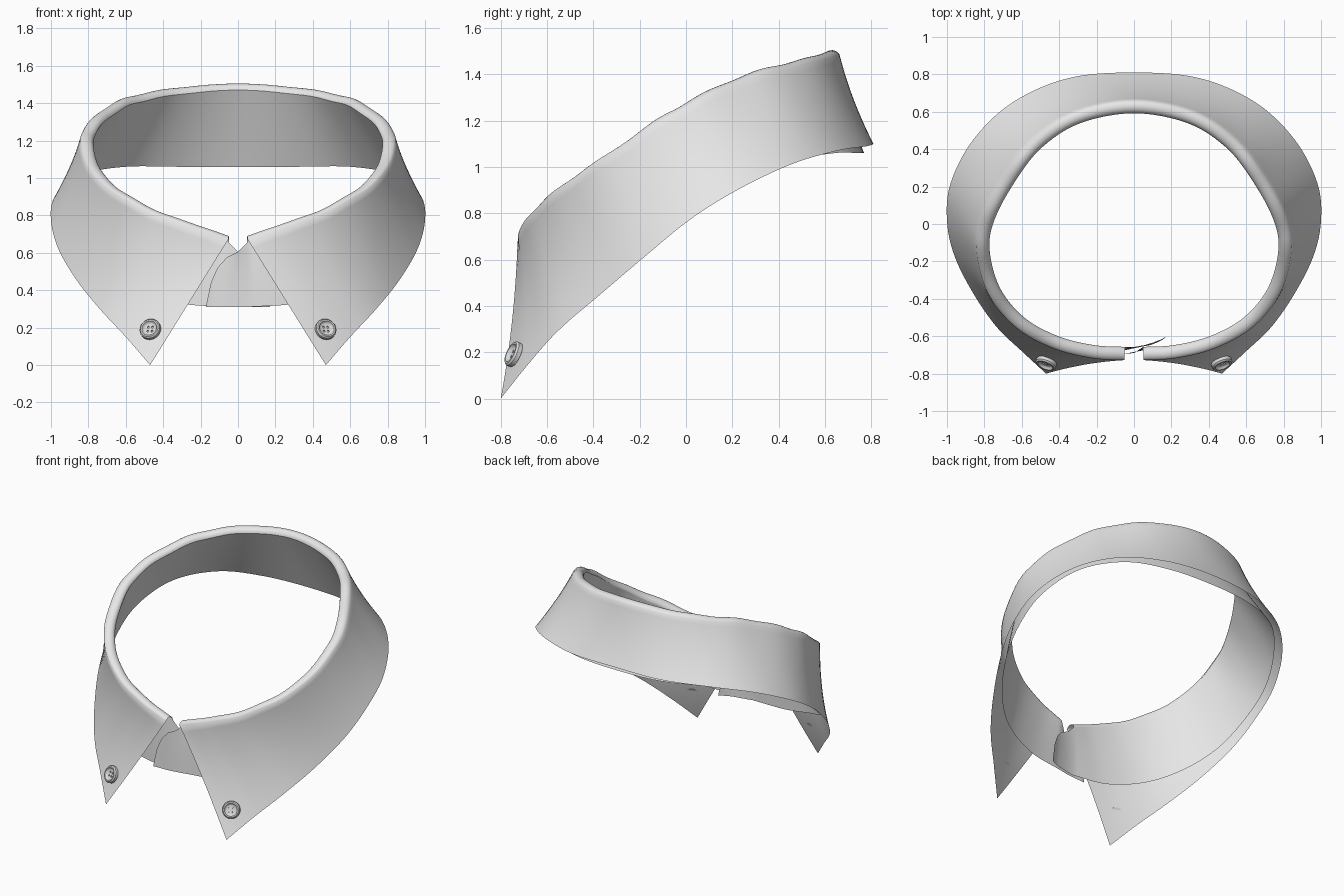
import bpy, bmesh, math
from mathutils import Vector
from mathutils.bvhtree import BVHTree

if "Cube" in bpy.data.objects:
    bpy.data.objects.remove(bpy.data.objects["Cube"])

# Materials
def material(name, c):
    m = bpy.data.materials.new(name)
    m.diffuse_color = (c, c, c, 1)
    m.use_nodes = True
    m.node_tree.nodes["Principled BSDF"].inputs["Base Color"].default_value = m.diffuse_color
    return m

cloth = material("light grey cloth", 0.8)
plastic = material("grey button", 0.7)

# Half-collar stations from centre back round to the front opening
FOLD = [(0, .63, 1.505), (.30, .575, 1.485), (.515, .44, 1.45), (.66, .26, 1.40),
        (.78, .04, 1.30), (.81, -.14, 1.195), (.75, -.36, 1.04), (.61, -.53, .92),
        (.42, -.635, .82), (.22, -.685, .75), (.05, -.695, .69)]
HEM = [(0, .81, 1.10), (.35, .78, 1.09), (.65, .65, 1.07), (.86, .45, 1.01),
       (.98, .22, .90), (1.0, .02, .775), (.96, -.17, .62), (.86, -.37, .45),
       (.735, -.55, .295), (.60, -.68, .15), (.47, -.80, 0)]
BASE = [(0, .77, 1.06), (.32, .745, 1.06), (.60, .64, 1.06), (.81, .43, 1.02),
        (.93, .20, .90), (.94, -.02, .76), (.88, -.23, .61), (.75, -.42, .49),
        (.57, -.565, .40), (.32, -.645, .33), (.05, -.675, .31)]
# Rounded stand tabs past the opening: top point, bottom x, y
TAB = [(0, .605, -.03, -.68), (-.06, .575, -.09, -.68), (-.11, .52, -.13, -.675),
       (-.145, .44, -.155, -.672), (-.168, .33, -.17, -.67)]
STEPS = 6


def spline(pts):
    """Catmull-Rom curve, symmetric about x = 0 at its first point."""
    p = [Vector(q) for q in pts]
    p = [Vector((-p[1].x, p[1].y, p[1].z))] + p + [2 * p[-1] - p[-2]]
    out = []
    for i in range(1, len(p) - 2):
        a, b, c, d = p[i - 1:i + 3]
        for k in range(STEPS):
            t = k / STEPS
            out.append(.5 * (2 * b + (c - a) * t + (2 * a - 5 * b + 4 * c - d) * t * t
                             + (3 * b - a - 3 * c + d) * t ** 3))
    return out + [p[-2]]


def bezier(a, m, b, n):
    return [a * (1 - t) ** 2 + m * 2 * t * (1 - t) + b * t * t
            for t in (k / n for k in range(n + 1))]


def grid(name, right, left):
    """Sheet through rows of points; left rows are mirrored."""
    rows = [[Vector((-p.x, p.y, p.z)) for p in r] for r in reversed(left)] + right[1:]
    n = len(rows[0])
    verts = [p for r in rows for p in r]
    faces = [(i * n + j, i * n + j + 1, (i + 1) * n + j + 1, (i + 1) * n + j)
             for i in range(len(rows) - 1) for j in range(n - 1)]
    me = bpy.data.meshes.new(name)
    me.from_pydata(verts, [], faces)
    me.polygons.foreach_set("use_smooth", [True] * len(faces))
    me.materials.append(cloth)
    ob = bpy.data.objects.new(name, me)
    bpy.context.collection.objects.link(ob)
    return BVHTree.FromPolygons(verts, faces)


# Cross-sections: turned-down leaf with a rounded fold, and the inner stand
fold, hem, base = spline(FOLD), spline(HEM), spline(BASE)
Z = Vector((0, 0, 1))
leaf, stand = [], []
END = math.radians(30)  # the fold's arc flows into the leaf at this angle
for i, f in enumerate(fold):
    d = fold[min(i + 1, len(fold) - 1)] - fold[i - 1 if i else 0]
    o = Vector((-d.y, d.x, 0)).normalized() if i else Vector((0, 1, 0))
    w = .004 * math.sin(i * .9) * math.sin(math.pi * i / (len(fold) - 1))  # soft puckers
    c = f - Z * (.035 - w)
    cap = [c + o * .038 * math.cos(a) + Z * .035 * math.sin(a)
           for a in (math.pi + (END - math.pi) * k / 8 for k in range(9))]
    leaf.append(cap + bezier(cap[-1], (cap[-1] + hem[i]) / 2 - o * .025, hem[i], 14)[1:])
    stand.append(bezier(base[i], (base[i] + cap[0]) / 2 + o * .005, cap[0], 8))


def tab_rows(shift):
    return [bezier(Vector((bx, y + s, .31)), Vector(((bx + tx) / 2, y + s, (.31 + tz) / 2)),
                   Vector((tx, y + s, tz)), 8)
            for k, (tx, tz, bx, y) in enumerate(TAB) for s in [shift * (k + 2)]]


leaf_tree = grid("collar_leaf", leaf, leaf)
grid("collar_stand", stand + tab_rows(-.005), stand + tab_rows(.011))

# Buttons: lathed disc with a raised rim and four holes
PROFILE = [(.030, .014), (.037, .018), (.042, .028), (.050, .028), (.057, .020), (.057, .001)]
SIDES = 32


def button(name, x, z):
    loc, nrm, _, _ = leaf_tree.ray_cast(Vector((x, -2, z)), Vector((0, 1, 0)))
    if nrm.y > 0:
        nrm = -nrm
    nrm = (nrm + Z * .12).normalized()
    bm = bmesh.new()
    rings = [[bm.verts.new((r * math.cos(a), r * math.sin(a), h))
              for a in (2 * math.pi * k / SIDES for k in range(SIDES))] for r, h in PROFILE]
    for a, b in zip(rings, rings[1:]):
        for k in range(SIDES):
            bm.faces.new((a[k], b[k], b[(k + 1) % SIDES], a[(k + 1) % SIDES]))
    bm.faces.new(rings[0])
    bm.faces.new(rings[-1][::-1])
    bmesh.ops.recalc_face_normals(bm, faces=bm.faces)
    cut = bmesh.new()
    for sx in (-1, 1):
        for sy in (-1, 1):
            g = bmesh.ops.create_cone(cut, cap_ends=True, segments=12, radius1=.006,
                                      radius2=.006, depth=.02)
            bmesh.ops.translate(cut, verts=g["verts"], vec=(sx * .012, sy * .012, .016))
    obs = []
    for b, nm in ((bm, name), (cut, name + "_hole_cutter")):
        me = bpy.data.meshes.new(nm)
        b.to_mesh(me)
        b.free()
        me.materials.append(plastic)
        ob = bpy.data.objects.new(nm, me)
        bpy.context.collection.objects.link(ob)
        ob.location = loc + nrm * .004
        ob.rotation_euler = nrm.to_track_quat('Z', 'Y').to_euler()
        obs.append(ob)
    ob, cutter = obs
    cutter.hide_render = True
    cutter.hide_set(True)
    mod = ob.modifiers.new("holes", 'BOOLEAN')
    mod.object, mod.operation, mod.solver = cutter, 'DIFFERENCE', 'EXACT'
    bpy.context.view_layer.objects.active = ob
    ob.select_set(True)
    bpy.ops.object.shade_smooth_by_angle(angle=math.radians(35))
    ob.select_set(False)


for side, nm in ((-1, "left_button"), (1, "right_button")):
    button(nm, side * .464, .185)
